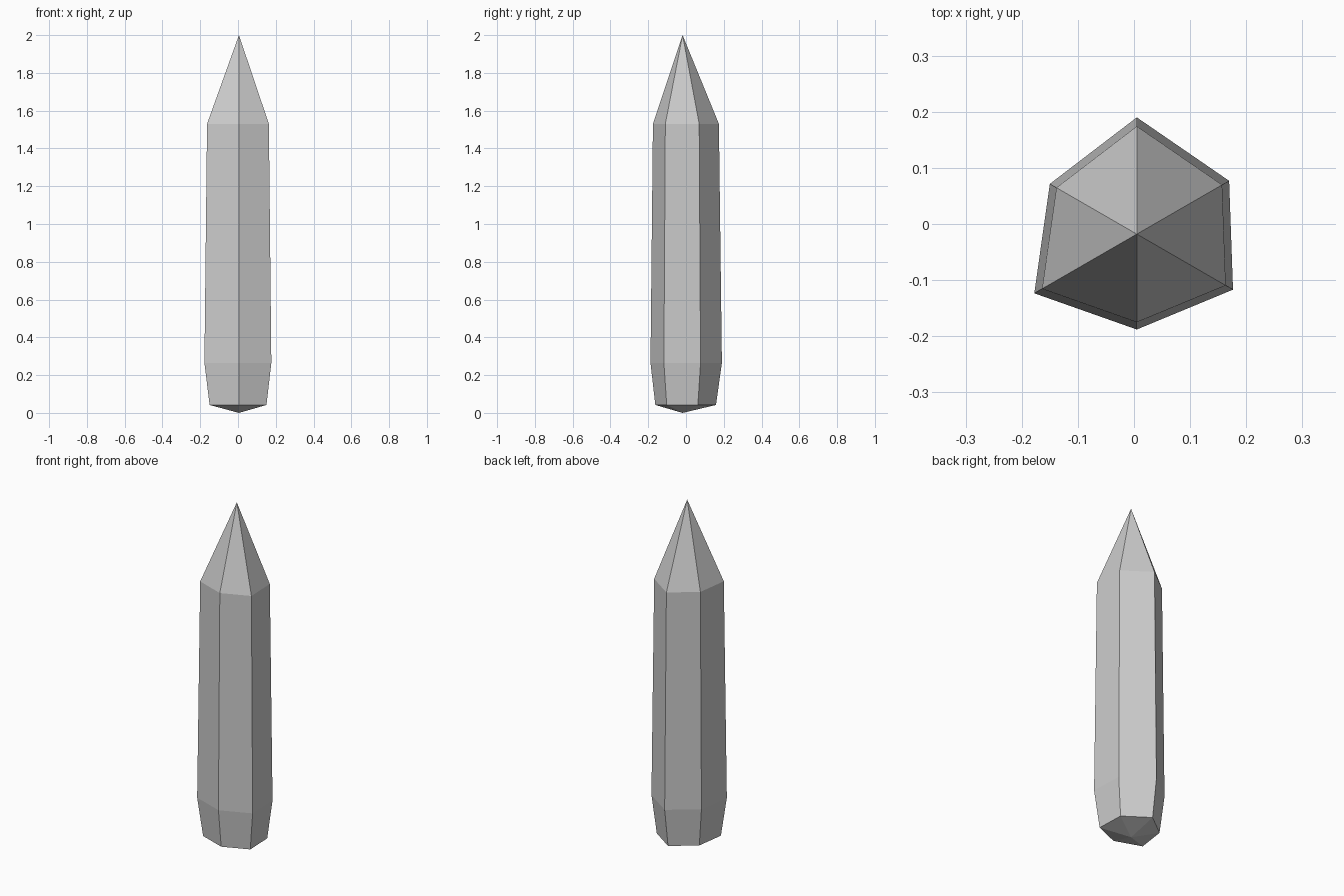
import bpy, bmesh
from math import sin, cos, radians

if "Cube" in bpy.data.objects:
    bpy.data.objects.remove(bpy.data.objects["Cube"])

# Off-centre crystal axis and uneven radius of each of the six corners
AX, AY = 0.005, -0.018
RADII = [0.208, 0.179, 0.211, 0.170, 0.198, 0.190]
# (scale, height) of each cross-section, bottom to top
RINGS = [(0.85, 0.042), (1.0, 0.265), (0.924, 1.53)]

bm = bmesh.new()


def ring(scale, z):
    return [bm.verts.new((AX + r * scale * cos(radians(90 + 60 * i)),
                          AY + r * scale * sin(radians(90 + 60 * i)), z))
            for i, r in enumerate(RADII)]


rings = [ring(s, z) for s, z in RINGS]
bottom = bm.verts.new((AX, AY, 0))
tip = bm.verts.new((AX, AY, 2))

for i in range(6):
    j = (i + 1) % 6
    # shaft facets
    for lo, hi in zip(rings, rings[1:]):
        bm.faces.new((lo[i], lo[j], hi[j], hi[i]))
    # pointed tip and shallow base
    bm.faces.new((rings[-1][i], rings[-1][j], tip))
    bm.faces.new((rings[0][j], rings[0][i], bottom))

bmesh.ops.recalc_face_normals(bm, faces=bm.faces)
mesh = bpy.data.meshes.new("crystal")
bm.to_mesh(mesh)
bm.free()
bpy.context.collection.objects.link(bpy.data.objects.new("crystal", mesh))
